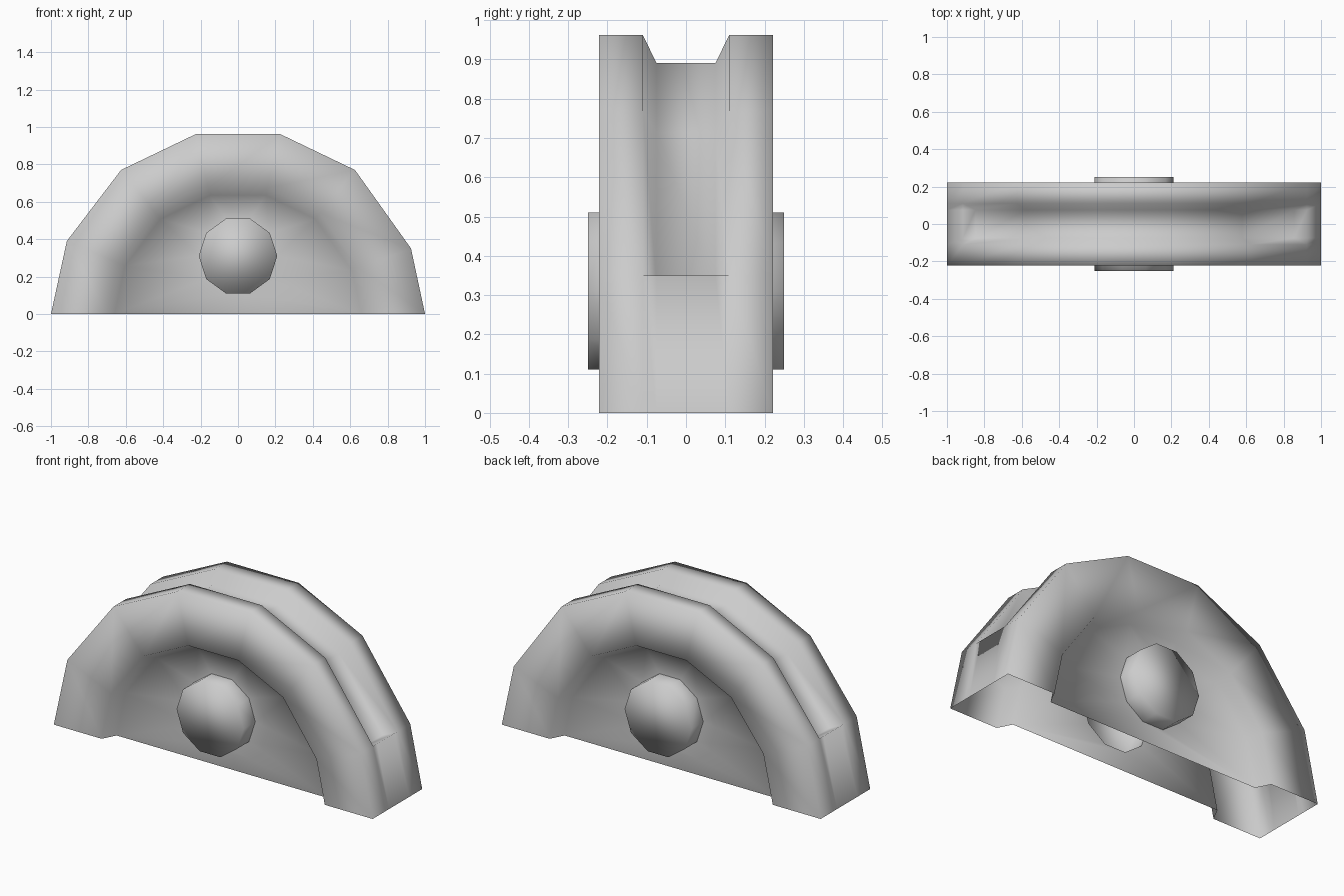
import bpy, bmesh, math

if "Cube" in bpy.data.objects:
    bpy.data.objects.remove(bpy.data.objects["Cube"])

# outer outline of the half wheel (x, z)
OUTER = [(-1, 0), (-0.915, 0.39), (-0.625, 0.77), (-0.225, 0.962),
         (0.225, 0.962), (0.625, 0.77), (0.925, 0.35), (1, 0)]
PLATE, RIM, GROOVE = 0.66, 0.70, 0.926   # scales of the outline
HALF, PLATE_Y, HUB_Y = 0.222, 0.145, 0.25
HUB_Z, HUB_R, HUB_N = 0.31, 0.21, 10


def section(g):
    """Cross-section as (outline scale, y); g is the groove floor scale."""
    left = [(PLATE, -PLATE_Y), (RIM, -HALF), (1, -HALF), (1, -0.11), (g, -0.075)]
    return left + [(s, -y) for s, y in reversed(left)]


def hub_ring(bm, y):
    ring = []
    for i in range(HUB_N):
        a = math.tau * i / HUB_N
        ring.append(bm.verts.new((HUB_R * math.cos(a), y, HUB_Z + HUB_R * math.sin(a))))
    return ring


def finish(bm, name):
    bmesh.ops.recalc_face_normals(bm, faces=bm.faces)
    for f in bm.faces:
        f.smooth = True
    mesh = bpy.data.meshes.new(name)
    bm.to_mesh(mesh)
    bm.free()
    obj = bpy.data.objects.new(name, mesh)
    bpy.context.collection.objects.link(obj)
    return obj


# grooved tread and rim: the groove stops at the first and last corner
bm = bmesh.new()
stations = [(OUTER[0], 1), (OUTER[1], 1)]
stations += [(p, GROOVE) for p in OUTER[1:-1]]
stations += [(OUTER[-2], 1), (OUTER[-1], 1)]
rows = [[bm.verts.new((x * s, y, z * s)) for s, y in section(g)]
        for (x, z), g in stations]
for a, b in zip(rows, rows[1:]):
    for i in range(len(a) - 1):
        bm.faces.new((a[i], a[i + 1], b[i + 1], b[i]))
bmesh.ops.remove_doubles(bm, verts=bm.verts, dist=0.001)

# recessed side plates, open where the hollow hub sits
for side in (-1, 1):
    arc = [bm.verts.new((x * PLATE, side * PLATE_Y, z * PLATE)) for x, z in OUTER]
    edges = []
    for loop in (arc, hub_ring(bm, side * PLATE_Y)):
        edges += [bm.edges.new((loop[i - 1], loop[i])) for i in range(len(loop))]
    bmesh.ops.triangle_fill(bm, edges=edges, use_beauty=True,
                            normal=(0, side, 0))
bmesh.ops.remove_doubles(bm, verts=bm.verts, dist=0.001)
finish(bm, "wheel_shell")

# hollow ten-sided hub caps
for side, name in ((-1, "front_hub"), (1, "back_hub")):
    bm = bmesh.new()
    base, cap = hub_ring(bm, side * PLATE_Y), hub_ring(bm, side * HUB_Y)
    for i in range(HUB_N):
        bm.faces.new((base[i - 1], base[i], cap[i], cap[i - 1]))
    bm.faces.new(cap)
    finish(bm, name)
